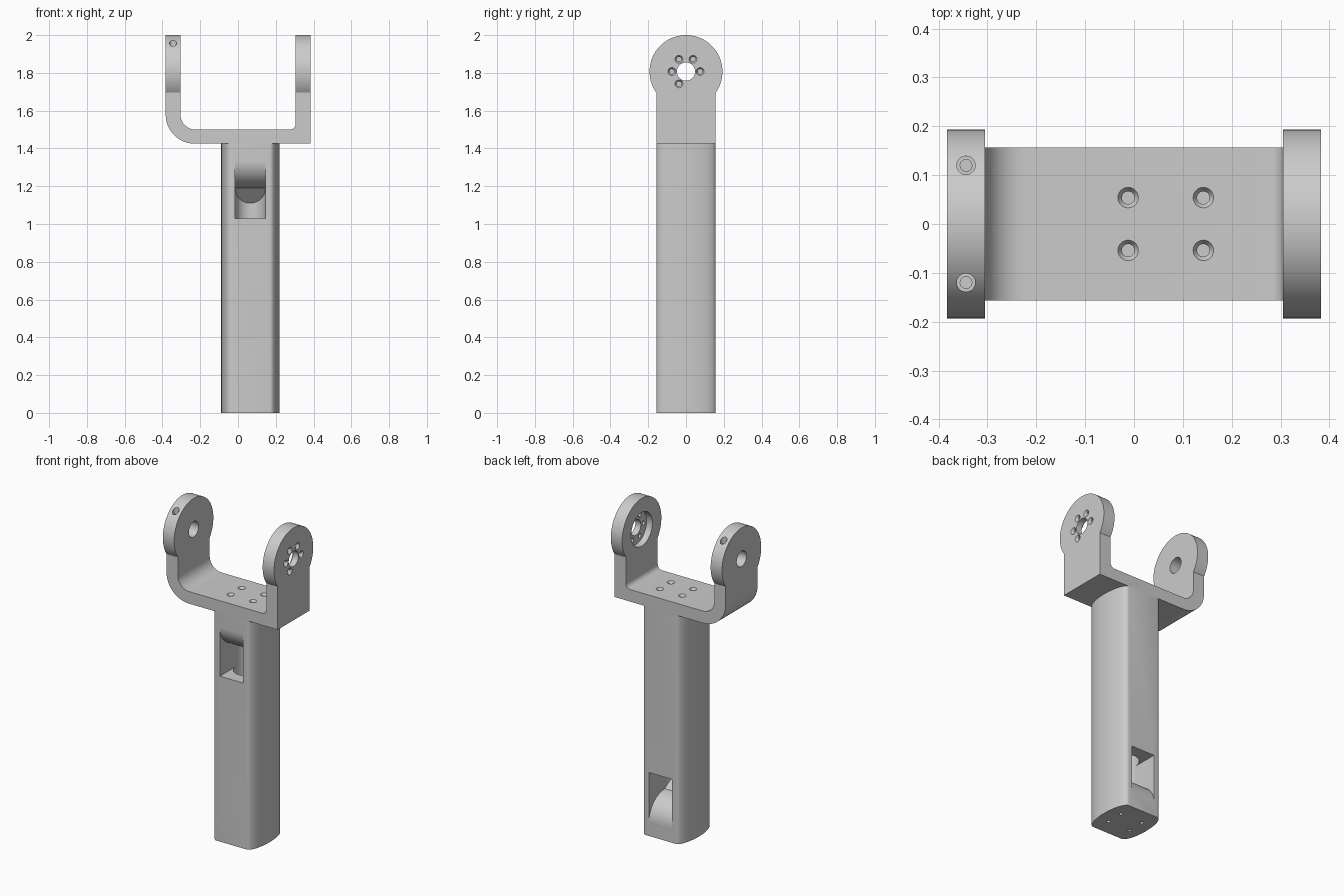
import bpy
import bmesh
from math import sin, cos, pi, radians
from mathutils import Matrix, Vector

cube = bpy.data.objects.get("Cube")
if cube:
    bpy.data.objects.remove(cube, do_unlink=True)

grey = bpy.data.materials.new("plain grey")
grey.use_nodes = True
grey.diffuse_color = (0.6, 0.6, 0.6, 1)
grey.node_tree.nodes["Principled BSDF"].inputs["Base Color"].default_value = (0.6, 0.6, 0.6, 1)

POST_X = 0.065                      # post axis
POST_TOP, HALF_Y = 1.425, 0.157
DISC_Z, DISC_R = 1.807, 0.193
WALL_IN, WALL_OUT = 0.305, 0.383


def finish(name, bm):
    bmesh.ops.recalc_face_normals(bm, faces=bm.faces)
    mesh = bpy.data.meshes.new(name)
    bm.to_mesh(mesh)
    bm.free()
    mesh.materials.append(grey)
    obj = bpy.data.objects.new(name, mesh)
    bpy.context.collection.objects.link(obj)
    return obj


def prism(name, points, start, end, axis):
    """Extrude a 2D outline: xy along z, xz along y or yz along x."""
    place = {"z": lambda a, b: (a, b, start),
             "y": lambda a, b: (a, start, b),
             "x": lambda a, b: (start, a, b)}[axis]
    bm = bmesh.new()
    face = bm.faces.new([bm.verts.new(place(a, b)) for a, b in points])
    step = Vector([(end - start) * (axis == k) for k in "xyz"])
    new = bmesh.ops.extrude_face_region(bm, geom=[face])["geom"]
    bmesh.ops.translate(bm, vec=step, verts=[v for v in new if isinstance(v, bmesh.types.BMVert)])
    return finish(name, bm)


def lathe(name, rings, loc, axis=(0, 0, 1), n=32):
    """Closed turned solid from (radius, height) rings."""
    turn = Vector((0, 0, 1)).rotation_difference(Vector(axis)).to_matrix().to_4x4()
    bm = bmesh.new()
    loops = [[bm.verts.new((r * cos(2 * pi * i / n), r * sin(2 * pi * i / n), h))
              for i in range(n)] for r, h in rings]
    for low, high in zip(loops, loops[1:]):
        for i in range(n):
            j = (i + 1) % n
            bm.faces.new((low[i], low[j], high[j], high[i]))
    bm.faces.new(loops[0])
    bm.faces.new(loops[-1])
    bm.transform(Matrix.Translation(loc) @ turn)
    return finish(name, bm)


def arc(cx, cy, rx, ry, a0, a1, n=12):
    return [(cx + rx * cos(radians(a0 + (a1 - a0) * i / n)),
             cy + ry * sin(radians(a0 + (a1 - a0) * i / n))) for i in range(n + 1)]


def boolean(obj, tool, operation="DIFFERENCE"):
    tool.hide_render = True
    mod = obj.modifiers.new("cut", "BOOLEAN")
    mod.operation, mod.solver, mod.object = operation, "EXACT", tool
    bpy.context.view_layer.objects.active = obj
    bpy.ops.object.modifier_apply(modifier=mod.name)
    bpy.data.objects.remove(tool, do_unlink=True)


def screw_hole(loc, axis, depth, outer=0.021, inner=0.013):
    """Countersunk hole; axis points out of the surface."""
    return lathe("hole", [(inner, -depth), (inner, -0.012), (outer, 0), (outer, 0.05)], loc, axis, 24)


# Post: flat front and back, bulging sides
outline = (arc(POST_X + 0.105, 0, 0.05, HALF_Y, -90, 90, 24)
           + arc(POST_X - 0.105, 0, 0.05, HALF_Y, 90, 270, 24))
post = prism("post", outline, 0, POST_TOP, "z")

# Cable passage: round bore with a window at the front top and the back bottom
TUBE = 0.08
mid = Matrix.Translation((0, 0, POST_TOP / 2))
flip = mid @ Matrix.Rotation(pi, 4, "X") @ mid.inverted()
for turned in (False, True):
    plan = [(POST_X - TUBE, -0.3), (POST_X + TUBE, -0.3)] + arc(POST_X, 0, TUBE, TUBE, 0, 180, 24)
    window = prism("window", plan, 1.03, 1.40, "z")
    ceiling = ([(-0.4, 1.5), (-0.4, 1.335), (-HALF_Y, 1.335)]
               + arc(0, 1.335, HALF_Y, 0.145, 180, 270, 16)[1:]
               + [(0.12, 1.07), (0.12, 1.5)])
    boolean(window, prism("ceiling", ceiling, -0.2, 0.3, "x"))
    if turned:
        window.data.transform(flip)
    boolean(post, window)
boolean(post, lathe("bore", [(TUBE - 0.0005, 0.37), (TUBE - 0.0005, 1.055)], (POST_X, 0, 0), n=48))

# Fork: base and two walls as one bent profile
fork_profile = ([(WALL_OUT, POST_TOP), (WALL_OUT, DISC_Z), (WALL_IN, DISC_Z)]
                + arc(WALL_IN - 0.03, 1.53, 0.03, 0.03, 0, -90, 6)
                + arc(-WALL_IN + 0.08, 1.58, 0.08, 0.08, 270, 180)
                + [(-WALL_IN, DISC_Z), (-WALL_OUT, DISC_Z)]
                + arc(-WALL_OUT + 0.155, POST_TOP + 0.155, 0.155, 0.155, 180, 270, 16))
fork = prism("fork", fork_profile, -HALF_Y, HALF_Y, "y")

# Round ends of both walls
for x in (-WALL_OUT, WALL_IN):
    boolean(fork, lathe("disc", [(DISC_R, 0), (DISC_R, WALL_OUT - WALL_IN)],
                        (x, 0, DISC_Z), (1, 0, 0), 96), "UNION")

# Pivot hole through both ends, and a recess inside the horn side
boolean(fork, lathe("pivot", [(0.048, -0.5), (0.048, 0.5)], (0, 0, DISC_Z), (1, 0, 0), 48))
boolean(fork, lathe("recess", [(0.105, 0.25), (0.105, 0.345)], (0, 0, DISC_Z), (1, 0, 0), 48))

# Ring of six screw holes on the horn side
for k in range(6):
    a = k * pi / 3
    boolean(fork, screw_hole((WALL_OUT, 0.075 * cos(a), DISC_Z + 0.075 * sin(a)), (1, 0, 0), 0.06))

# Screw holes in the rim of the other end
for y in (-0.12, 0.12):
    z = DISC_Z + (DISC_R ** 2 - y ** 2) ** 0.5
    boolean(fork, lathe("rim_hole", [(0.012, -0.09), (0.012, -0.03), (0.019, -0.03), (0.019, 0.08)],
                        (-0.344, y, z), n=24))

# Four screws through the fork base and four small holes under the post
for dx in (-0.077, 0.077):
    for y in (-0.054, 0.054):
        boolean(fork, screw_hole((POST_X + dx, y, 1.50), (0, 0, 1), 0.1))
        boolean(post, lathe("foot_hole", [(0.011, -0.05), (0.011, 0.06)], (POST_X + dx, y, 0), n=20))

# Smooth the curved faces, keep the edges crisp
bpy.ops.object.select_all(action="DESELECT")
for obj in (post, fork):
    obj.select_set(True)
    bpy.context.view_layer.objects.active = obj
bpy.ops.object.shade_smooth_by_angle(angle=radians(30))
